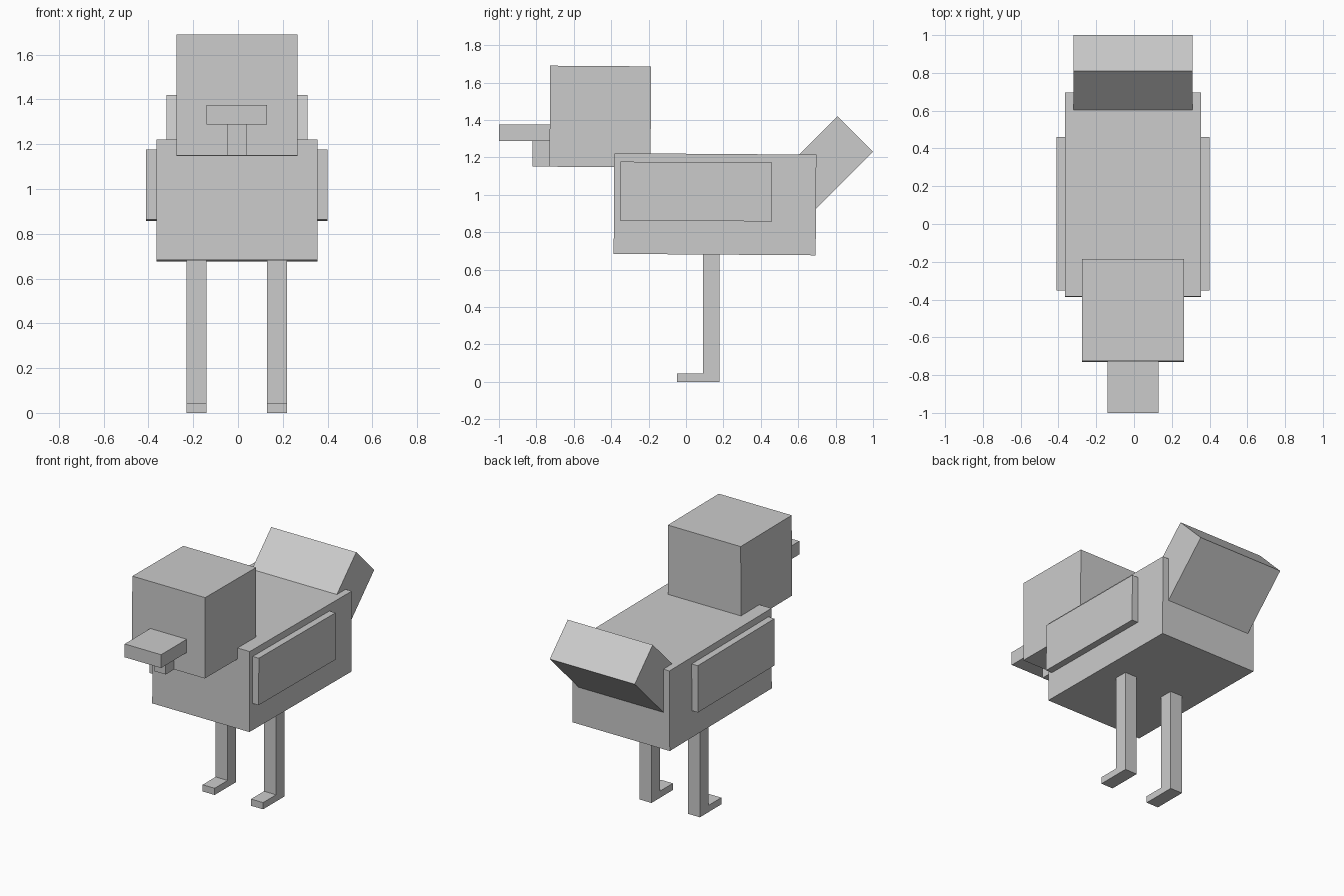
import bpy
import bmesh
import math
from mathutils import Matrix, Vector

if "Cube" in bpy.data.objects:
    bpy.data.objects.remove(bpy.data.objects["Cube"])

grey = bpy.data.materials.new("plain grey")
grey.diffuse_color = (0.6, 0.6, 0.6, 1)
grey.use_nodes = True
grey.node_tree.nodes["Principled BSDF"].inputs["Base Color"].default_value = grey.diffuse_color

CX = -0.005                      # symmetry plane of the bird
TILT = math.radians(-0.4)        # slight nose-up lean of the body


def profile(name, pts, x0, x1):
    """Extrude a side outline of (y, z) points from x0 to x1."""
    bm = bmesh.new()
    face = bm.faces.new([bm.verts.new((x0, y, z)) for y, z in pts])
    ext = bmesh.ops.extrude_face_region(bm, geom=[face])
    moved = [v for v in ext["geom"] if isinstance(v, bmesh.types.BMVert)]
    bmesh.ops.translate(bm, verts=moved, vec=(x1 - x0, 0, 0))
    bmesh.ops.recalc_face_normals(bm, faces=bm.faces)
    mesh = bpy.data.meshes.new(name)
    bm.to_mesh(mesh)
    bm.free()
    mesh.materials.append(grey)
    ob = bpy.data.objects.new(name, mesh)
    bpy.context.collection.objects.link(ob)
    return ob


def box(name, x, y, z, angle=0.0):
    """Box from ranges, turned about the x axis through its own centre."""
    ob = profile(name, [(y[0], z[0]), (y[1], z[0]), (y[1], z[1]), (y[0], z[1])], *x)
    c = Vector((0, sum(y) / 2, sum(z) / 2))
    ob.data.transform(Matrix.Translation(c) @ Matrix.Rotation(angle, 4, 'X')
                      @ Matrix.Translation(-c))
    return ob


# Body and head
box("body", (CX - 0.36, CX + 0.36), (-0.385, 0.695), (0.68, 1.218), TILT)
box("head", (CX - 0.27, CX + 0.27), (-0.728, -0.188), (1.148, 1.688), TILT)

# Beak and wattle, both set into the face
box("beak", (CX - 0.135, CX + 0.135), (-1.0, -0.70), (1.287, 1.376))
box("wattle", (CX - 0.043, CX + 0.043), (-0.82, -0.70), (1.15, 1.29))

# Upturned tail, its lower end buried in the body
box("tail", (CX - 0.315, CX + 0.315), (0.445, 0.985), (1.0945, 1.3645),
    math.radians(45)).location = (0, 0, -0.0)
tail = bpy.data.objects["tail"]
tip = max(v.co.y for v in tail.data.vertices)
top = max(v.co.z for v in tail.data.vertices)
tail.data.transform(Matrix.Translation((0, 1.0 - tip, 1.42 - top)))

# Wings, and legs with forward feet
leg = [(0.18, 0), (0.18, 0.70), (0.09, 0.70), (0.09, 0.045), (-0.047, 0.045), (-0.047, 0)]
for side, s in (("left", -1), ("right", 1)):
    box(side + "_wing", sorted((CX + s * 0.34, CX + s * 0.405)),
        (-0.352, 0.46), (0.86, 1.174), TILT)
    profile(side + "_leg", leg, *sorted((CX + s * 0.135, CX + s * 0.224)))
